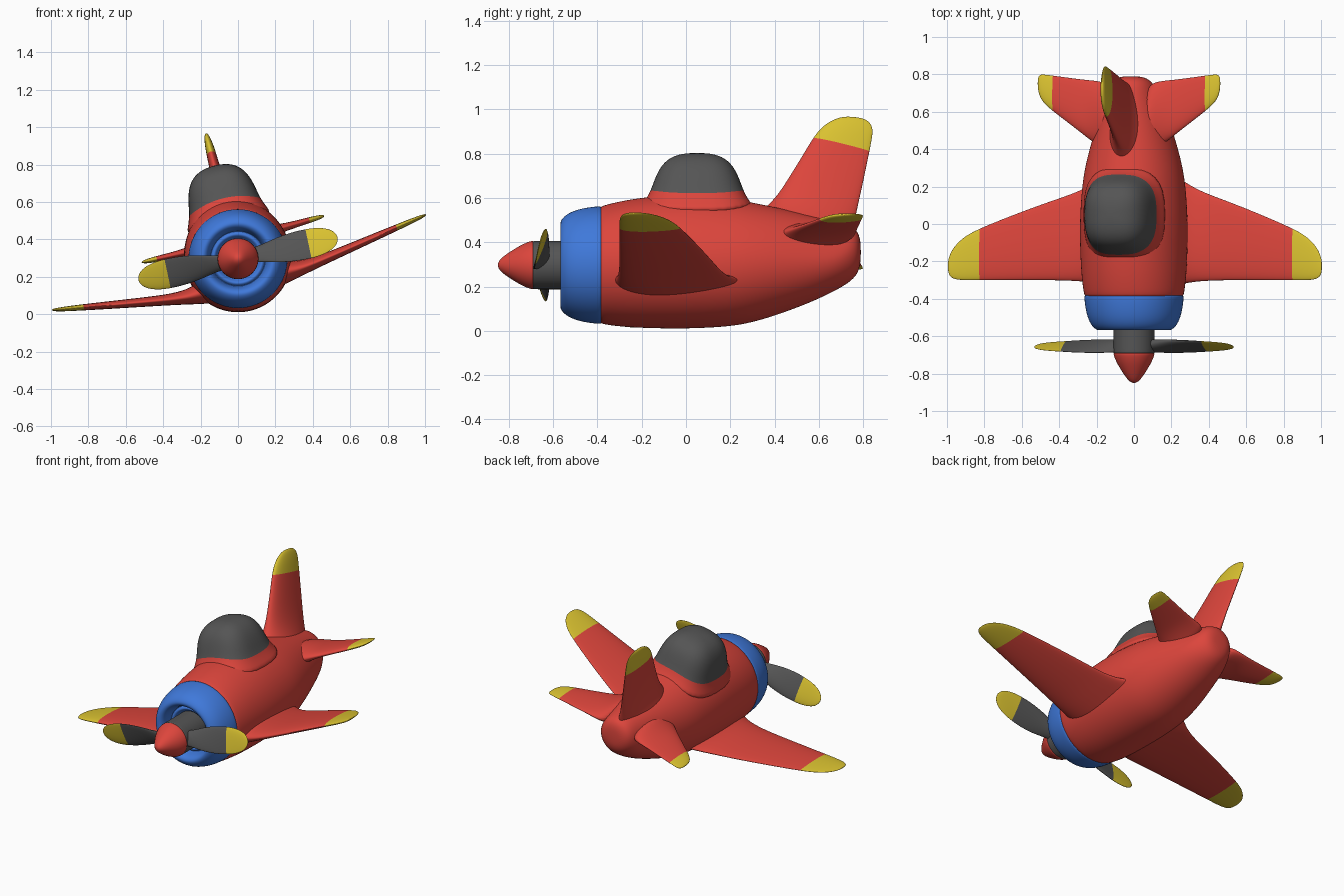
import bpy, bmesh
from math import sin, cos, pi, radians, copysign
from mathutils import Vector, Matrix

if "Cube" in bpy.data.objects:
    bpy.data.objects.remove(bpy.data.objects["Cube"])

ROLL = radians(-14.3)          # whole plane is banked around its long axis
AXIS = Vector((0, 0, 0.297))   # height of that axis


def mat(name, rgb):
    m = bpy.data.materials.new(name)
    m.diffuse_color = (*rgb, 1)
    m.use_nodes = True
    m.node_tree.nodes["Principled BSDF"].inputs["Base Color"].default_value = m.diffuse_color
    return m


RED = mat("red", (0.72, 0.06, 0.045))
BLUE = mat("blue", (0.05, 0.19, 0.70))
YELLOW = mat("yellow", (0.70, 0.54, 0.03))
GREY = mat("grey", (0.09, 0.09, 0.09))


def loft(name, rings, mats, split=999, spin=0.0, levels=2):
    """Skin closed rings; bands from index split on use the second material."""
    bm = bmesh.new()
    loops = [[bm.verts.new(p) for p in r] for r in rings]
    n = len(loops[0])
    for i, (a, b) in enumerate(zip(loops, loops[1:])):
        for k in range(n):
            f = bm.faces.new((a[k], a[(k + 1) % n], b[(k + 1) % n], b[k]))
            f.material_index = int(i >= split)
    bm.faces.new(loops[0])
    bm.faces.new(loops[-1]).material_index = int(split < len(rings))
    bmesh.ops.recalc_face_normals(bm, faces=bm.faces)
    for f in bm.faces:
        f.smooth = True
    me = bpy.data.meshes.new(name)
    bm.to_mesh(me)
    bm.free()
    for m in mats:
        me.materials.append(m)
    ob = bpy.data.objects.new(name, me)
    bpy.context.collection.objects.link(ob)
    ob.matrix_world = Matrix.Translation(AXIS) @ Matrix.Rotation(ROLL + spin, 4, 'Y')
    mod = ob.modifiers.new("smooth", 'SUBSURF')
    mod.levels = mod.render_levels = levels
    return ob


def oval(y, hw, bottom, top, n=32):
    """Fuselage section: widest on the axis, separate heights above and below."""
    mid = (bottom + top) / 2 if bottom > -0.1 else 0
    pts = []
    for k in range(n):
        a = 2 * pi * k / n
        h = top - mid if sin(a) > 0 else mid - bottom
        pts.append((hw * cos(a), y, mid + h * sin(a)))
    return pts


def lathe(name, profile, m):
    return loft(name, [oval(y, r, -r, r) if r > 0.1 else
                       [(r * cos(2 * pi * k / 32), y, r * sin(2 * pi * k / 32)) for k in range(32)]
                       for r, y in profile], [m])


def foil(le, te, thick, up, n=24):
    """Wing section from leading to trailing edge, fuller at the front."""
    le, te, up = Vector(le), Vector(te), Vector(up)
    pts = []
    for k in range(n):
        a = 2 * pi * k / n
        pts.append(le.lerp(te, (1 - cos(a)) / 2) + up * (thick / 2 * sin(a) * (1 + 0.3 * cos(a))))
    return pts


# Fuselage: y, half width, bottom, top
body = [(-0.40, .255, -.255, .255), (-0.385, .268, -.268, .268), (-0.3, .279, -.279, .29),
        (-0.2, .286, -.286, .308), (0, .291, -.29, .327), (.2, .278, -.28, .305),
        (.3, .262, -.26, .285), (.4, .238, -.23, .265), (.55, .192, -.175, .232),
        (.68, .150, -.112, .20), (.75, .118, -.07, .178), (.78, .085, -.03, .15),
        (.79, .04, .02, .10)]
loft("fuselage", [oval(*s) for s in body], [RED])

# Engine cowling with rolled lip and recess
lathe("cowling", [(.262, -.37), (.268, -.385), (.263, -.44), (.25, -.5), (.228, -.545),
                  (.2, -.568), (.18, -.568), (.162, -.55), (.152, -.515), (.148, -.49),
                  (.142, -.505), (.128, -.512), (.115, -.495), (.10, -.47)], BLUE)

# Hub and spinner
lathe("propeller_hub", [(.11, -.46), (.11, -.47), (.11, -.58), (.11, -.68), (.11, -.692), (.10, -.692)], GREY)
lathe("spinner", [(.10, -.688), (.111, -.69), (.108, -.705), (.094, -.74), (.067, -.785),
                  (.04, -.825), (.02, -.845), (.004, -.85)], RED)

# Propeller blades: span, half chord, thickness, pitch
blade = [(.05, .045, .06, 40), (.12, .05, .048, 36), (.2, .072, .032, 28), (.3, .085, .025, 22),
         (.39, .085, .02, 18), (.45, .078, .018, 17), (.5, .062, .014, 17),
         (.53, .04, .01, 17), (.545, .012, .004, 17)]
for side, s in (("right", 1), ("left", -1)):
    rings = []
    for u, h, t, p in blade:
        sp, cp = sin(radians(p)), cos(radians(p))
        rings.append(foil((s * u, -.655 + h * sp, s * h * cp), (s * u, -.655 - h * sp, -s * h * cp),
                          t, (0, cp, -s * sp)))
    loft(side + "_propeller_blade", rings, [GREY, YELLOW], 4, radians(2.3))

# Main wings: span, height, leading edge, trailing edge, thickness
wing = [(.12, -.12, -.34, .30, .18), (.23, -.128, -.325, .24, .12), (.29, -.134, -.312, .20, .085),
        (.38, -.126, -.305, .16, .062), (.5, -.108, -.302, .12, .052), (.7, -.075, -.302, .045, .042),
        (.882, -.045, -.302, -.03, .032), (.95, -.034, -.302, -.07, .026),
        (1.0, -.026, -.296, -.12, .02), (1.023, -.022, -.28, -.165, .013), (1.032, -.02, -.25, -.2, .005)]
# Tailplane: same columns
tail = [(.08, .10, .36, .74, .18), (.16, .10, .41, .765, .10), (.22, .10, .45, .77, .06),
        (.27, .101, .49, .775, .044), (.35, .103, .55, .785, .035), (.426, .106, .607, .795, .03),
        (.47, .107, .645, .80, .024), (.493, .108, .68, .80, .016), (.504, .108, .725, .78, .005)]
for side, s in (("right", 1), ("left", -1)):
    for name, table, split in (("wing", wing, 6), ("tailplane", tail, 5)):
        loft(f"{side}_{name}", [foil((s * u, le, w), (s * u, te, w), t, (0, 0, 1))
                                for u, w, le, te, t in table], [RED, YELLOW], split)

# Tail fin: leading y, z, trailing y, z, thickness
fin = [(.28, .15, .72, .08, .26), (.33, .245, .755, .15, .16), (.40, .305, .77, .24, .095),
       (.465, .41, .79, .33, .068), (.525, .51, .81, .43, .058), (.577, .60, .832, .54, .05),
       (.61, .64, .842, .595, .044), (.645, .668, .846, .635, .034), (.69, .688, .83, .67, .022),
       (.73, .693, .79, .688, .006)]
loft("tail_fin", [foil((0, a, b), (0, c, d), t, (1, 0, 0)) for a, b, c, d, t in fin],
     [RED, YELLOW], 5)


# Canopy on a red skirt: height, half width, half length, droop at the sides
def pad(w, hx, hy, droop, n=32):
    pts = []
    for k in range(n):
        a = 2 * pi * k / n
        c, d = (copysign(abs(v) ** 0.7, v) for v in (cos(a), sin(a)))
        pts.append((hx * c, .05 + hy * d, w - droop * c * c))
    return pts


dome = [(.24, .245, .285, .07), (.285, .218, .24, .055), (.335, .196, .214, .05),
        (.38, .187, .198, .04), (.43, .172, .178, .025), (.47, .145, .15, .012),
        (.497, .105, .11, .004), (.51, .055, .06, 0), (.513, .012, .012, 0)]
loft("canopy", [pad(*r) for r in dome], [RED, GREY], 2)
